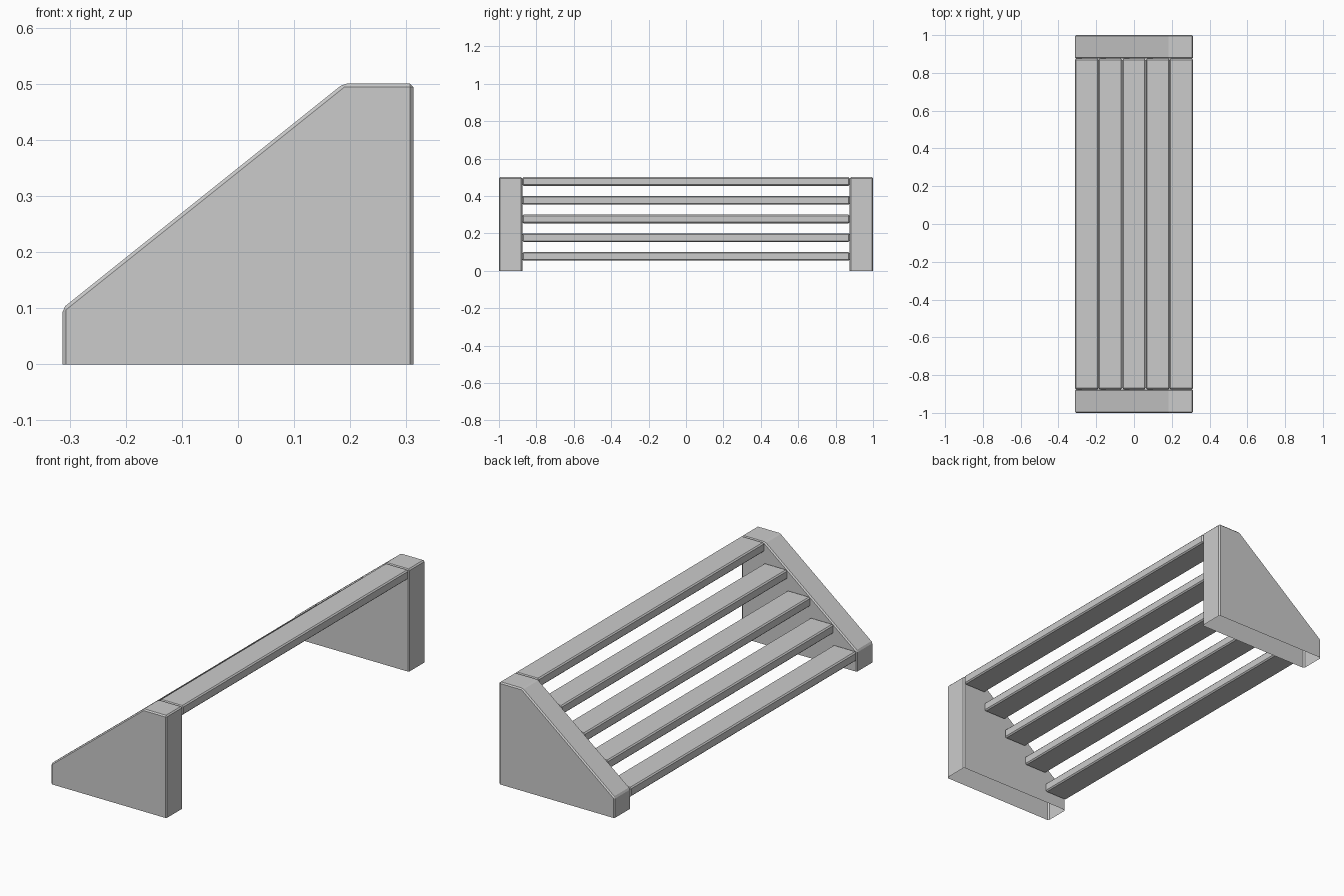
import bpy, bmesh

if "Cube" in bpy.data.objects:
    bpy.data.objects.remove(bpy.data.objects["Cube"])

BEVEL = 0.006
STEP = 0.125      # slat depth and end panel thickness
HALF = 0.3125     # half depth of the bench


def make_prism(name, profile, y0, y1, open_bottom=False):
    """Extrude an x-z profile along y, then bevel its edges."""
    bm = bmesh.new()
    near = [bm.verts.new((x, y0, z)) for x, z in profile]
    far = [bm.verts.new((x, y1, z)) for x, z in profile]
    n = len(profile)
    bm.faces.new(near)
    bm.faces.new(far[::-1])
    for i in range(n):
        if open_bottom and i == 0:      # first profile edge is the underside
            continue
        j = (i + 1) % n
        bm.faces.new((near[j], near[i], far[i], far[j]))
    bm.normal_update()
    mesh = bpy.data.meshes.new(name)
    bm.to_mesh(mesh)
    bm.free()
    obj = bpy.data.objects.new(name, mesh)
    bpy.context.collection.objects.link(obj)
    bev = obj.modifiers.new("edge_bevel", "BEVEL")
    bev.width = BEVEL
    bev.segments = 1
    bev.limit_method = 'ANGLE'
    return obj


# Sloped end panels, hollow underneath
panel = [(-HALF, 0), (HALF, 0), (HALF, 0.5), (HALF - STEP, 0.5), (-HALF, 0.1)]
make_prism("front_end_panel", panel, -1.0, -0.875, open_bottom=True)
make_prism("back_end_panel", panel, 0.875, 1.0, open_bottom=True)

# Five slats stepping up the slope
for i in range(5):
    x0, top = -HALF + i * STEP, 0.1 * (i + 1)
    x1, bottom = x0 + STEP, top - 0.046
    make_prism(f"slat_{i + 1}",
               [(x0, bottom), (x1, bottom), (x1, top), (x0, top)],
               -0.875, 0.875)
